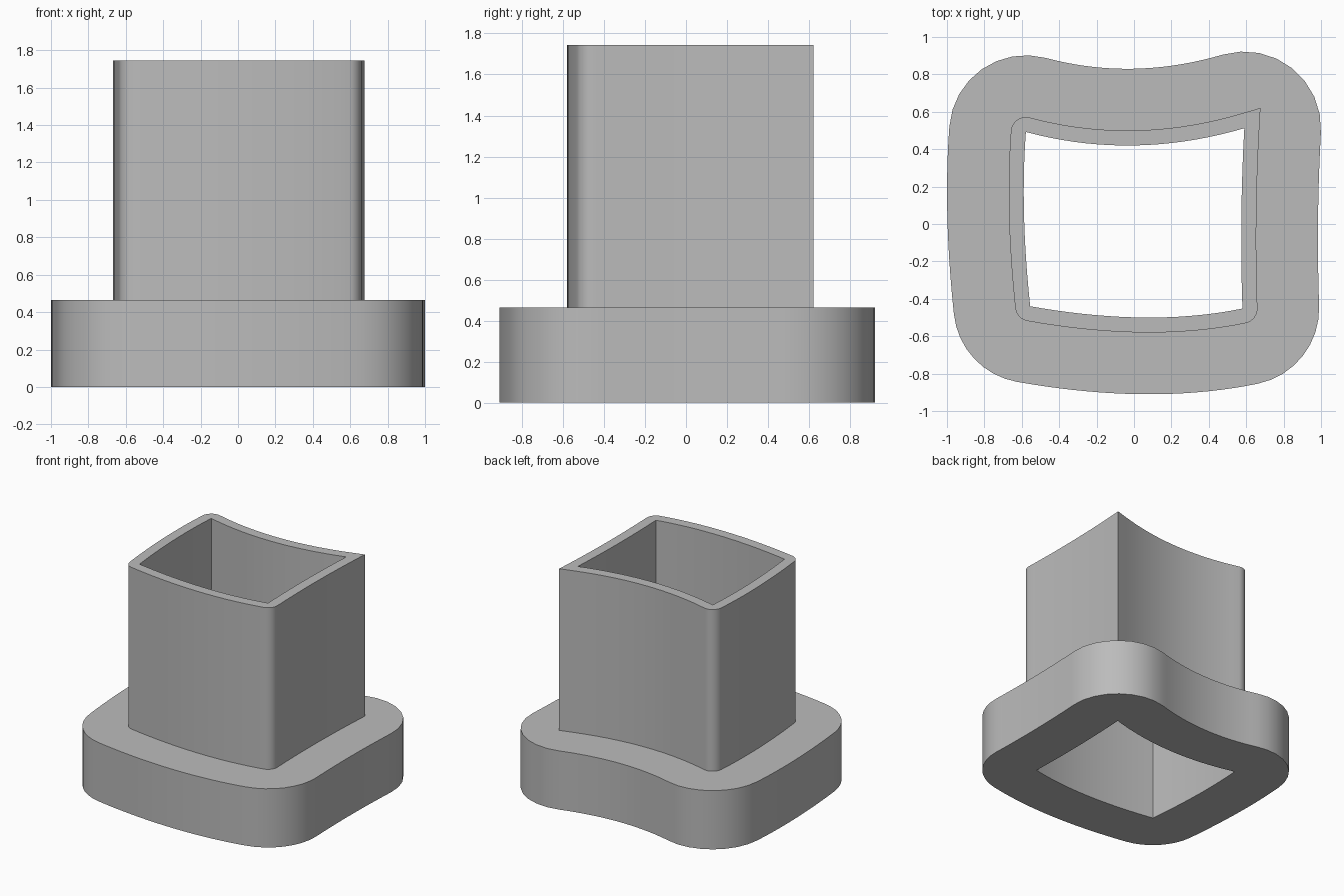
import bpy, bmesh, math
from mathutils import Vector

cube = bpy.data.objects.get("Cube")
if cube:
    bpy.data.objects.remove(cube, do_unlink=True)

# Bore outline: each curved side as start, middle, end (counter-clockwise)
FL, FR, BR, BL = (Vector(p) for p in ((-0.555, -0.44), (0.58, -0.452), (0.59, 0.512), (-0.578, 0.492)))
SIDES = [
    (FL, Vector((0.05, -0.5)), FR),
    (FR, Vector((0.574, 0.03)), BR),
    (BR, Vector((0.0, 0.42)), BL),
    (BL, Vector((-0.588, 0.05)), FL),
]
SIDE_STEPS, CORNER_STEPS = 18, 8
FLANGE, WALL = 0.41, 0.08
FLANGE_TOP, TUBE_TOP = 0.465, 1.745


def side_point(side, t):
    """Point and outward normal on the parabola through the side's points."""
    a, m, b = side
    p = a * (2 * (t - 0.5) * (t - 1)) + m * (4 * t * (1 - t)) + b * (2 * t * (t - 0.5))
    d = a * (4 * t - 3) + m * (4 - 8 * t) + b * (4 * t - 1)
    return p, Vector((d.y, -d.x)).normalized()


def outline(offset):
    """Bore outline pushed outwards, with round corners; the tube keeps one sharp."""
    pts = []
    for i, side in enumerate(SIDES):
        for k in range(SIDE_STEPS + 1):
            p, n = side_point(side, k / SIDE_STEPS)
            pts.append(p + n * offset)
        corner, n1 = side_point(side, 1)
        n2 = side_point(SIDES[(i + 1) % 4], 0)[1]
        turn = math.atan2(n1.x * n2.y - n1.y * n2.x, n1.dot(n2))
        start = math.atan2(n1.y, n1.x)
        for k in range(1, CORNER_STEPS):
            if side[2] is BR and offset == WALL:
                pts.append(corner + (n1 + n2) * offset / (1 + n1.dot(n2)))
            else:
                a = start + turn * k / CORNER_STEPS
                pts.append(corner + Vector((math.cos(a), math.sin(a))) * offset)
    return pts


# Flanged tube: closed section swept around the outline
section = [(FLANGE, 0), (FLANGE, FLANGE_TOP), (WALL, FLANGE_TOP),
           (WALL, TUBE_TOP), (0, TUBE_TOP), (0, 0)]
bm = bmesh.new()
rings = [[bm.verts.new((p.x, p.y, z)) for p in outline(o)] for o, z in section]
for r, ring in enumerate(rings):
    upper = rings[(r + 1) % len(rings)]
    for i in range(len(ring)):
        j = (i + 1) % len(ring)
        bm.faces.new((ring[i], ring[j], upper[j], upper[i]))
bmesh.ops.remove_doubles(bm, verts=bm.verts, dist=0.0005)
bmesh.ops.recalc_face_normals(bm, faces=bm.faces)
mesh = bpy.data.meshes.new("flanged_tube")
bm.to_mesh(mesh)
bm.free()

# Plain grey material
grey = bpy.data.materials.new("plain_grey")
grey.use_nodes = True
grey.diffuse_color = (0.5, 0.5, 0.5, 1)
grey.node_tree.nodes["Principled BSDF"].inputs["Base Color"].default_value = (0.5, 0.5, 0.5, 1)
mesh.materials.append(grey)

tube = bpy.data.objects.new("flanged_tube", mesh)
bpy.context.collection.objects.link(tube)
bpy.ops.object.select_all(action="DESELECT")
tube.select_set(True)
bpy.context.view_layer.objects.active = tube
bpy.ops.object.shade_smooth_by_angle(angle=math.radians(30))
